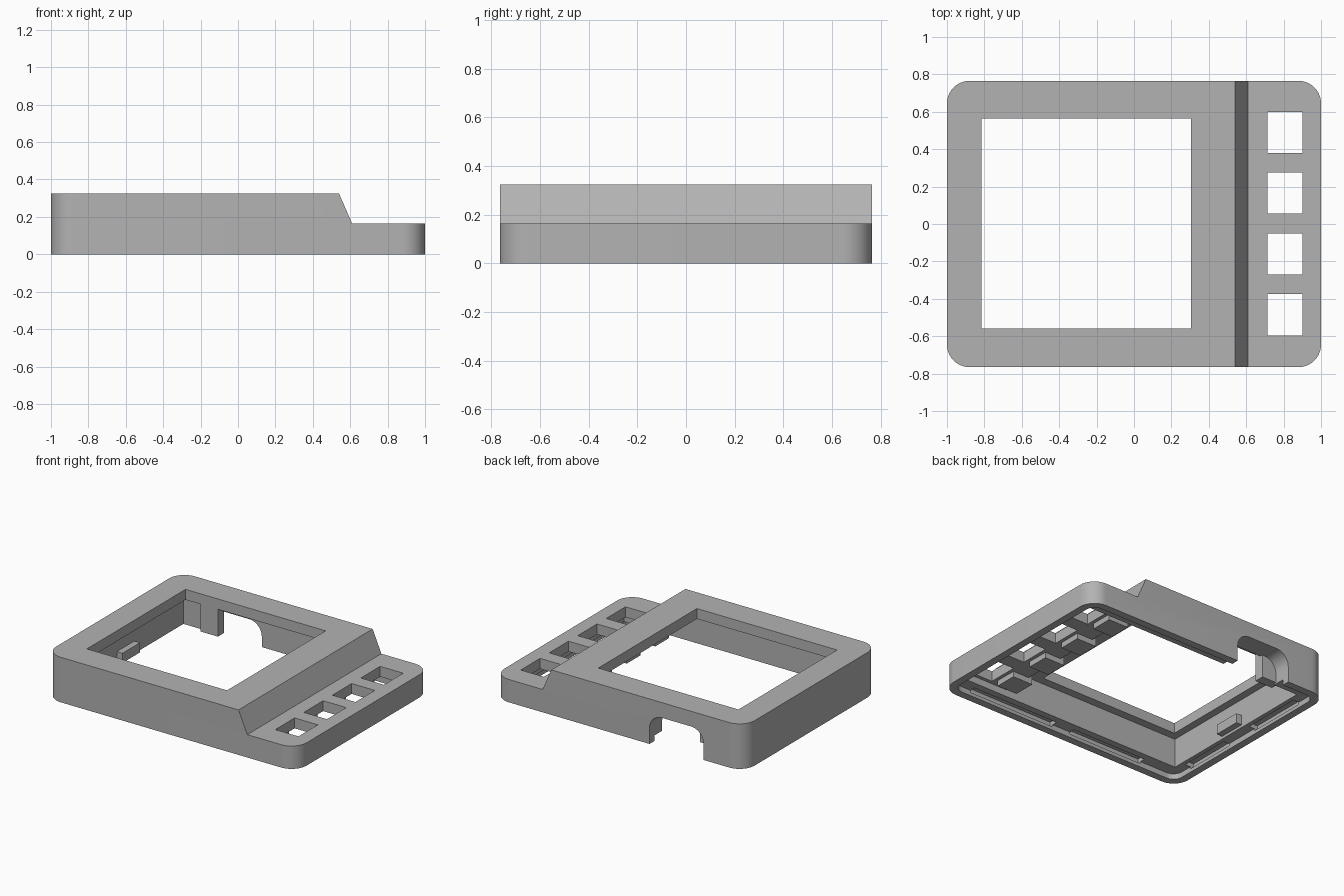
import bpy, bmesh
from math import sin, cos, pi
from mathutils import Vector

if "Cube" in bpy.data.objects:
    bpy.data.objects.remove(bpy.data.objects["Cube"])

grey = bpy.data.materials.new("plain grey")
grey.use_nodes = True
grey.diffuse_color = (0.45, 0.45, 0.45, 1)
grey.node_tree.nodes["Principled BSDF"].inputs["Base Color"].default_value = (0.45, 0.45, 0.45, 1)


def prism(name, outline, lo, hi, along="z"):
    """Extrude a flat outline along z, or an x-z outline along y."""
    place = (lambda p, h: (p[0], p[1], h)) if along == "z" else (lambda p, h: (p[0], h, p[1]))
    bm = bmesh.new()
    face = bm.faces.new([bm.verts.new(place(p, lo)) for p in outline])
    grown = bmesh.ops.extrude_face_region(bm, geom=[face])["geom"]
    shift = Vector(place((0, 0), hi - lo))
    bmesh.ops.translate(bm, vec=shift, verts=[v for v in grown if isinstance(v, bmesh.types.BMVert)])
    bmesh.ops.recalc_face_normals(bm, faces=bm.faces)
    mesh = bpy.data.meshes.new(name)
    bm.to_mesh(mesh)
    bm.free()
    mesh.materials.append(grey)
    obj = bpy.data.objects.new(name, mesh)
    bpy.context.collection.objects.link(obj)
    return obj


def rounded(x0, x1, y0, y1, r, steps=10):
    """Outline of a rectangle with round corners."""
    centres = [(x1 - r, y1 - r), (x0 + r, y1 - r), (x0 + r, y0 + r), (x1 - r, y0 + r)]
    return [(cx + r * cos((q + i / steps) * pi / 2), cy + r * sin((q + i / steps) * pi / 2))
            for q, (cx, cy) in enumerate(centres) for i in range(steps + 1)]


def box(name, x, y, z):
    return prism(name, [(x[0], y[0]), (x[1], y[0]), (x[1], y[1]), (x[0], y[1])], *z)


def combine(body, tool, operation="DIFFERENCE"):
    """Bake one boolean into the body and remove the tool."""
    mod = body.modifiers.new("cut", "BOOLEAN")
    mod.operation, mod.object, mod.solver = operation, tool, "EXACT"
    tool.hide_render = True
    bpy.context.view_layer.update()
    baked = bpy.data.meshes.new_from_object(body.evaluated_get(bpy.context.evaluated_depsgraph_get()))
    body.modifiers.clear()
    body.data = baked
    bpy.data.objects.remove(tool)


# Outer shell with the sloped step down to the button panel
shell = prism("case_shell", rounded(-1, 1, -.765, .765, .12), 0, .325)
combine(shell, prism("step_cutter", [(.54, .325), (.536, .335), (1.1, .335), (1.1, .165), (.61, .165)],
                     -1, 1, "y"))

# Hollow inside, following the step
combine(shell, prism("cavity_cutter", [(-.87, -.02), (.93, -.02), (.93, .09), (.56, .09),
                                       (.49, .25), (-.87, .25)], -.62, .62, "y"))

# Recess for the base plate around the bottom rim
combine(shell, prism("rim_cutter", rounded(-.945, .945, -.71, .71, .07), -.02, .04))

# Snap slots in the rim ledge
for side in (-1, 1):
    y = sorted((side * .735, side * .67))
    for x in ((.1, .8), (-.65, -.05)):
        if side < 0 or x[0] > 0:
            combine(shell, box("snap_cutter", x, y, (.025, .07)))
for y in ((-.55, -.16), (.1, .55)):
    combine(shell, box("snap_cutter", (-.97, -.9), y, (.025, .07)))

# Screen window
combine(shell, box("window_cutter", (-.815, .305), (-.56, .565), (.2, .4)))

# Button openings
button_rows = [.49 - .325 * i for i in range(4)]
for y in button_rows:
    combine(shell, box("button_cutter", (.715, .9), (y - .11, y + .11), (.05, .2)))

# Cable opening in the back wall, round at its upper corners
arch = [(x, z) for x, z in rounded(-.676, -.244, -.3, .215, .1)]
combine(shell, prism("cable_cutter", arch, .56, .9, "y"))

# Inner supports: button pads, side clip and cable post
for y in button_rows:
    combine(shell, box("button_pad", (.53, .69), (y - .08, y + .08), (.05, .12)), "UNION")
combine(shell, box("side_clip", (-.89, -.825), (-.14, .06), (.06, .13)), "UNION")
combine(shell, box("cable_post", (-.7, -.56), (.57, .64), (.05, .26)), "UNION")

bpy.ops.object.select_all(action="DESELECT")
shell.select_set(True)
bpy.context.view_layer.objects.active = shell
bpy.ops.object.shade_smooth_by_angle(angle=pi / 6)
